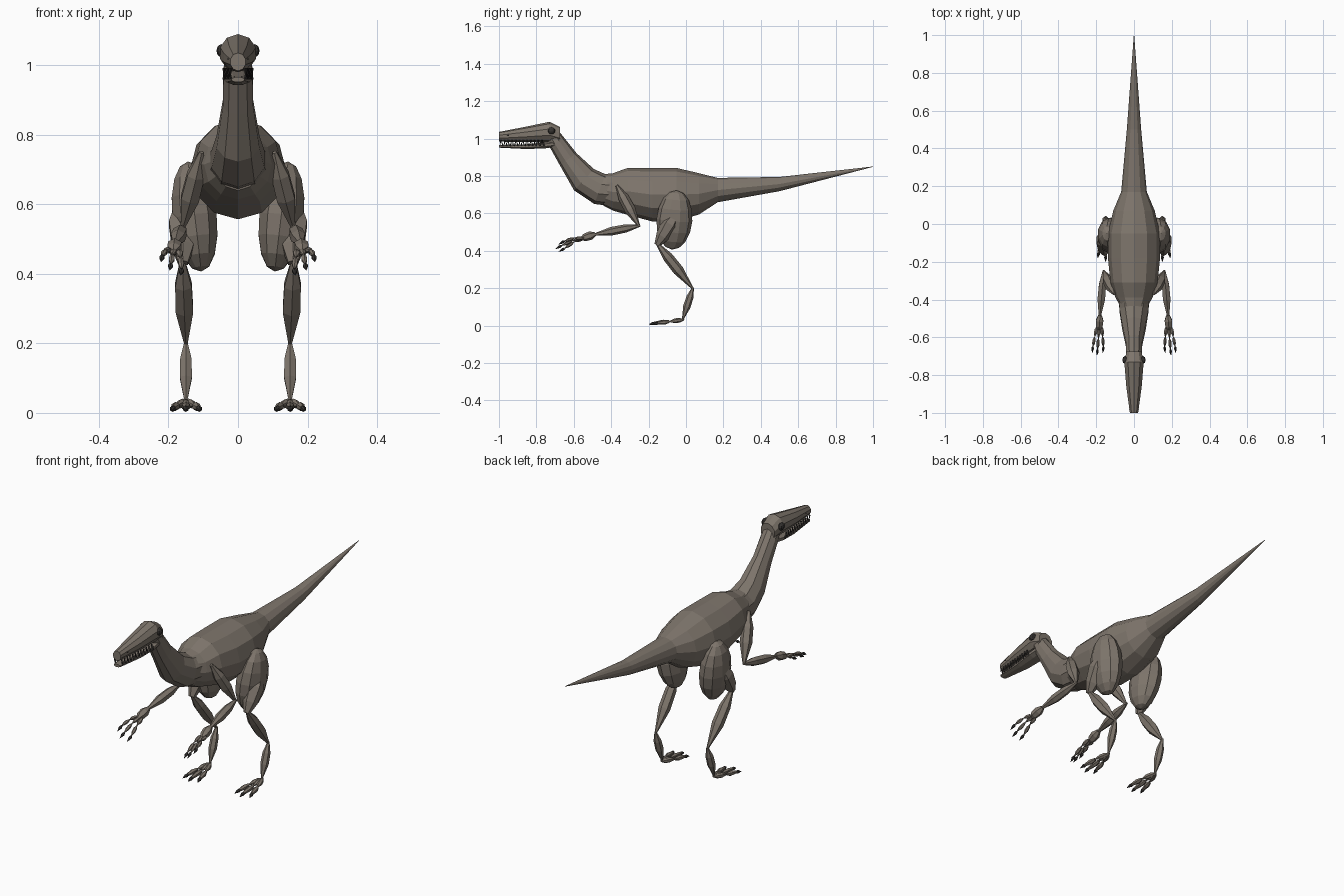
import bpy, bmesh
from math import sin, cos, pi
from mathutils import Vector, Matrix

if "Cube" in bpy.data.objects:
    bpy.data.objects.remove(bpy.data.objects["Cube"])


def material(name, rgb):
    m = bpy.data.materials.new(name)
    m.diffuse_color = (*rgb, 1)
    m.use_nodes = True
    m.node_tree.nodes["Principled BSDF"].inputs["Base Color"].default_value = m.diffuse_color
    return m


HIDE = material("hide", (0.21, 0.18, 0.15))
DARK = material("dark", (0.035, 0.032, 0.03))


def finish(name, bm, mat):
    bmesh.ops.recalc_face_normals(bm, faces=bm.faces)
    me = bpy.data.meshes.new(name)
    bm.to_mesh(me)
    bm.free()
    ob = bpy.data.objects.new(name, me)
    me.materials.append(mat)
    bpy.context.collection.objects.link(ob)
    return ob


def loft(name, rings, sides=8, upright=False, turn=0.0, mat=HIDE):
    """Skin through rings given as (centre, half width, half height)."""
    bm = bmesh.new()
    cs = [Vector(r[0]) for r in rings]
    loops = []
    for i, (c, (_, rw, rh)) in enumerate(zip(cs, rings)):
        t = (cs[min(i + 1, len(cs) - 1)] - cs[max(i - 1, 0)]).normalized()
        if upright:
            t = Vector((0, 1, 0))
        u = Vector((1, 0, 0))
        u = (u - t * u.dot(t)).normalized()
        v = u.cross(t)
        loops.append([bm.verts.new(c + u * rw * sin(turn + 2 * pi * k / sides)
                                   + v * rh * cos(turn + 2 * pi * k / sides)) for k in range(sides)])
    for a, b in zip(loops, loops[1:]):
        for k in range(sides):
            j = (k + 1) % sides
            bm.faces.new((a[k], a[j], b[j], b[k]))
    bm.faces.new(loops[0])
    bm.faces.new(loops[-1])
    return finish(name, bm, mat)


def spindle(name, p, q, r, sides=6, mat=HIDE, shape=((0, .25), (.3, .95), (.6, 1), (1, .2))):
    """Limb segment that swells between its two joints."""
    p, q = Vector(p), Vector(q)
    return loft(name, [(p.lerp(q, t), r * f, r * f) for t, f in shape], sides, mat=mat)


def ball(name, c, radii, tilt=(0, 0), seg=10, rows=7, mat=HIDE):
    bm = bmesh.new()
    bmesh.ops.create_uvsphere(bm, u_segments=seg, v_segments=rows, radius=1)
    m = (Matrix.Translation(c) @ Matrix.Rotation(tilt[0], 4, 'X')
         @ Matrix.Rotation(tilt[1], 4, 'Y') @ Matrix.Diagonal((*radii, 1)))
    bm.transform(m)
    return finish(name, bm, mat)


# torso and tail
loft("torso_and_tail", [((0, y, z), w, h) for y, z, w, h in (
    (-.44, .725, .07, .085), (-.39, .715, .098, .1), (-.31, .718, .125, .126),
    (-.18, .70, .138, .143), (-.05, .70, .138, .143), (.07, .705, .11, .11),
    (.17, .725, .068, .065), (.5, .757, .038, .038), (1, .85, .001, .001))], 12, True)

# neck
loft("neck", [((0, y, z), w, h) for y, z, w, h in (
    (-.40, .725, .085, .085), (-.46, .73, .08, .085), (-.545, .78, .065, .078),
    (-.63, .89, .046, .055), (-.69, .98, .044, .046), (-.715, 1.02, .04, .04))], 10)

# head and lower jaw
loft("head", [((0, y, z), w, h) for y, z, w, h in (
    (-.675, 1.017, .042, .046), (-.73, 1.035, .054, .055),
    (-.86, 1.022, .043, .041), (-1, 1.01, .023, .026))], 10, True)
loft("lower_jaw", [((0, y, z), w, h) for y, z, w, h in (
    (-.69, .973, .04, .018), (-.75, .965, .044, .018),
    (-.85, .957, .036, .014), (-1, .959, .02, .008))], 8, True, pi / 8)

for s, side in ((1, "left"), (-1, "right")):
    def P(x, y, z):
        return (s * x, y, z)

    # face details
    ball(f"eye_{side}", P(.047, -.72, 1.042), (.015, .021, .019), seg=8, rows=6, mat=DARK)
    ball(f"nostril_{side}", P(.025, -.95, 1.018), (.006, .008, .005), seg=6, rows=4, mat=DARK)
    for i in range(12):
        y = -.99 + i * .02
        x = .02 + (y + 1) * .085
        for tag, z0, z1 in (("upper", .992, .966), ("lower", .96, .98)):
            d = .01 if tag == "lower" else 0
            loft(f"{tag}_tooth_{side}_{i}", [(P(x, y + d, z0), .005, .006),
                                             (P(x + .002, y + d, z1), .0007, .0007)], 4, mat=DARK)

    # hind leg
    ball(f"thigh_{side}", P(.125, -.062, .565), (.067, .096, .16), (-.08, s * .12), 10, 8)
    spindle(f"knee_muscle_{side}", P(.16, -.04, .62), P(.158, -.155, .43), .045,
            shape=((0, .3), (.4, 1), (.75, .8), (1, .35)))
    spindle(f"shin_{side}", P(.16, -.155, .44), P(.15, .035, .2), .029)
    spindle(f"ankle_{side}", P(.15, .038, .205), P(.15, -.018, .032), .02)
    for i, (dx, y) in enumerate(((-.036, -.15), (0, -.168), (.036, -.15))):
        a, m = P(.15, -.01, .032), P(.15 + dx * .7, -.09, .022)
        e = P(.15 + dx, y, .014)
        spindle(f"toe_base_{side}_{i}", a, m, .013)
        spindle(f"toe_end_{side}_{i}", m, e, .013, shape=((0, .6), (.4, 1), (1, .6)))
        spindle(f"toe_claw_{side}_{i}", e, P(.15 + dx * 1.2, y - .032, .006), .009,
                mat=DARK, shape=((0, .8), (.3, 1), (1, .05)))

    # arm
    spindle(f"upper_arm_{side}", P(.105, -.37, .75), P(.16, -.25, .53), .03)
    spindle(f"forearm_{side}", P(.16, -.245, .535), P(.182, -.5, .485), .023)
    spindle(f"palm_{side}", P(.18, -.485, .49), P(.186, -.56, .465), .023,
            shape=((0, .5), (.35, 1), (.75, .9), (1, .4)))
    for i, (x, y, z) in enumerate(((.162, -.65, .413), (.193, -.665, .428), (.218, -.65, .452))):
        a, e = Vector(P(.184 + (i - 1) * .014, -.545, .468)), Vector(P(x, y, z))
        m = a.lerp(e, .5) + Vector((0, 0, .008))
        spindle(f"finger_base_{side}_{i}", a, m, .01)
        spindle(f"finger_end_{side}_{i}", m, e, .009)
        spindle(f"finger_claw_{side}_{i}", e, e + Vector((s * .003, -.032, -.018)), .008,
                mat=DARK, shape=((0, .6), (.3, 1), (1, .05)))
